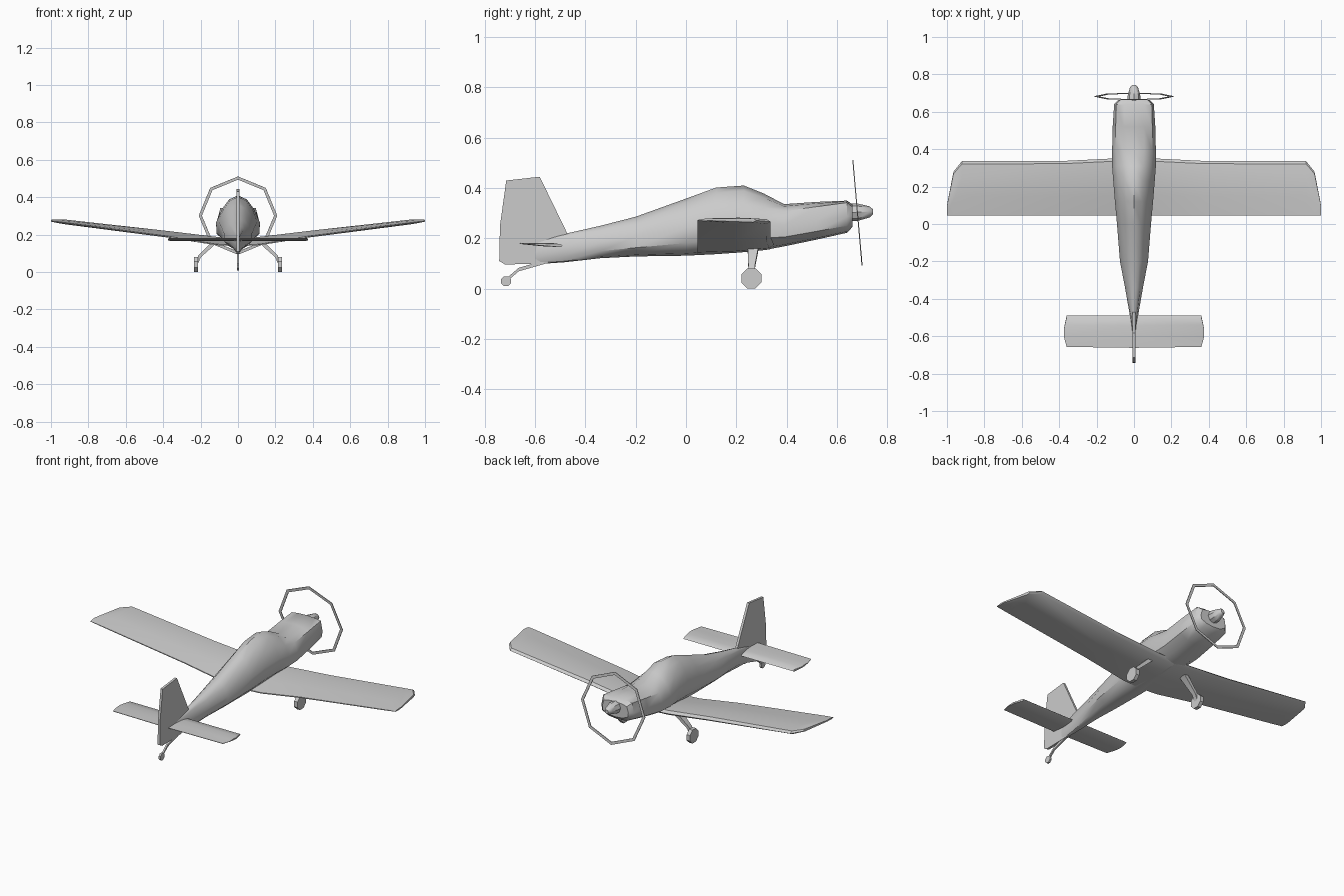
import bpy, bmesh, math
from mathutils import Vector, Matrix


def finish(name, bm, angle=30):
    bmesh.ops.recalc_face_normals(bm, faces=bm.faces)
    me = bpy.data.meshes.new(name)
    bm.to_mesh(me)
    bm.free()
    ob = bpy.data.objects.new(name, me)
    bpy.context.collection.objects.link(ob)
    bpy.context.view_layer.objects.active = ob
    ob.select_set(True)
    bpy.ops.object.shade_smooth_by_angle(angle=math.radians(angle))
    ob.select_set(False)
    return ob


def loft(name, rings, angle=30):
    """Skin a list of closed rings and cap both ends."""
    bm = bmesh.new()
    vs = [[bm.verts.new(p) for p in r] for r in rings]
    n = len(vs[0])
    for a, b in zip(vs, vs[1:]):
        for i in range(n):
            j = (i + 1) % n
            bm.faces.new((a[i], a[j], b[j], b[i]))
    bm.faces.new(vs[0])
    bm.faces.new(vs[-1])
    return finish(name, bm, angle)


def mirror(ob):
    ob.modifiers.new("mirror", 'MIRROR').use_clip = True


def wheel(name, x, y, z, r, w):
    bm = bmesh.new()
    bmesh.ops.create_cone(bm, cap_ends=True, segments=8, radius1=r, radius2=r, depth=w,
                          matrix=Matrix.Translation((x, y, z)) @ Matrix.Rotation(math.pi / 2, 4, 'Y')
                          @ Matrix.Rotation(math.pi / 8, 4, 'Z'))
    return finish(name, bm)


# Fuselage: y, bottom, top, half width, shoulder x, shoulder z
stations = [
    (0.662, 0.245, 0.335, 0.085, 0.075, 0.325),
    (0.64, 0.222, 0.350, 0.106, 0.095, 0.342),
    (0.52, 0.195, 0.345, 0.114, 0.098, 0.326),
    (0.39, 0.168, 0.336, 0.117, 0.098, 0.308),
    (0.31, 0.153, 0.378, 0.117, 0.092, 0.322),
    (0.23, 0.145, 0.410, 0.111, 0.085, 0.338),
    (0.12, 0.137, 0.402, 0.102, 0.078, 0.335),
    (0.00, 0.131, 0.358, 0.091, 0.068, 0.305),
    (-0.20, 0.128, 0.286, 0.075, 0.052, 0.255),
    (-0.34, 0.121, 0.250, 0.048, 0.034, 0.230),
    (-0.49, 0.104, 0.216, 0.022, 0.016, 0.205),
    (-0.60, 0.098, 0.190, 0.007, 0.006, 0.180),
]
rings = []
for y, zb, zt, w, sx, sz in stations:
    h = zt - zb
    half = [(sx * 0.55, zt - (zt - sz) * 0.3), (sx, sz), (w, zb + h * 0.5),
            (w * 0.97, zb + h * 0.22), (w * 0.55, zb + h * 0.04)]
    pts = [(0, zt)] + half + [(0, zb)] + [(-x, z) for x, z in reversed(half)]
    rings.append([(x, y, z) for x, z in pts])
loft("fuselage", rings, 42)

# Spinner
loft("spinner", [[(r * math.cos(a), y, z + r * math.sin(a))
                  for a in (i * math.pi / 4 for i in range(8))]
                 for y, r, z in ((0.65, 0.036, 0.303), (0.685, 0.034, 0.304),
                                 (0.73, 0.022, 0.305), (0.743, 0.011, 0.305))], 40)

# Propeller disc rim: thin tilted octagon
bm = bmesh.new()
tilt = Matrix.Translation((0, 0.682, 0.302)) @ Matrix.Rotation(math.radians(5), 4, 'X')
loops = []
for r, d in ((0.210, -0.002), (0.210, 0.002), (0.193, 0.002), (0.193, -0.002)):
    loops.append([bm.verts.new(tilt @ Vector((r * math.sin(i * math.pi / 4), d, r * math.cos(i * math.pi / 4))))
                  for i in range(8)])
for k in range(4):
    a, b = loops[k], loops[(k + 1) % 4]
    for i in range(8):
        j = (i + 1) % 8
        bm.faces.new((a[i], a[j], b[j], b[i]))
finish("propeller_rim", bm)

# Wing: x, leading y, trailing y, leading z, trailing z, thickness
foil = [(0, 0), (0.05, 0.4), (0.3, 0.6), (0.65, 0.4), (1, 0.08), (1, -0.08), (0.5, -0.35), (0.06, -0.35)]


def panel(name, secs):
    mirror(loft(name, [[(x, yl + (yt - yl) * c, zl + (zt - zl) * c + t * h) for c, h in foil]
                       for x, yl, yt, zl, zt, t in secs], 35))


panel("wing", [
    (0.0, 0.352, 0.045, 0.170, 0.140, 0.036),
    (0.12, 0.350, 0.045, 0.176, 0.147, 0.036),
    (0.38, 0.337, 0.045, 0.204, 0.190, 0.034),
    (0.92, 0.336, 0.045, 0.266, 0.262, 0.026),
    (0.965, 0.28, 0.045, 0.271, 0.268, 0.020),
    (1.0, 0.10, 0.045, 0.274, 0.272, 0.010),
])

# Tailplane
panel("tailplane", [
    (0.0, -0.49, -0.662, 0.170, 0.179, 0.016),
    (0.36, -0.49, -0.657, 0.170, 0.179, 0.016),
    (0.373, -0.55, -0.61, 0.173, 0.177, 0.010),
])

# Fin and rudder: flat side profile
fin = [(-0.47, 0.215), (-0.56, 0.40), (-0.582, 0.445), (-0.715, 0.43), (-0.74, 0.25),
       (-0.743, 0.11), (-0.72, 0.096), (-0.54, 0.10)]
loft("fin", [[(x, y, z) for y, z in fin] for x in (-0.007, 0.007)])

# Main gear
for s, side in ((1, "right"), (-1, "left")):
    loft("gear_leg_" + side, [[(s * (x + t * a), y + w * b, z + t * a) for a, b in ((-1, -1), (-1, 1), (1, 1), (1, -1))]
                              for x, y, z, w, t in ((0.12, 0.267, 0.165, 0.022, 0.008),
                                                    (0.205, 0.261, 0.085, 0.013, 0.006),
                                                    (0.222, 0.260, 0.045, 0.012, 0.006))])
    wheel("main_wheel_" + side, s * 0.225, 0.26, 0.041, 0.043, 0.022)

# Tail gear
loft("tail_leg", [[(a * 0.005, y, z + b * 0.007) for a, b in ((-1, -1), (1, -1), (1, 1), (-1, 1))]
                  for y, z in ((-0.56, 0.106), (-0.665, 0.076), (-0.712, 0.036))])
wheel("tail_wheel", 0, -0.716, 0.029, 0.021, 0.012)
